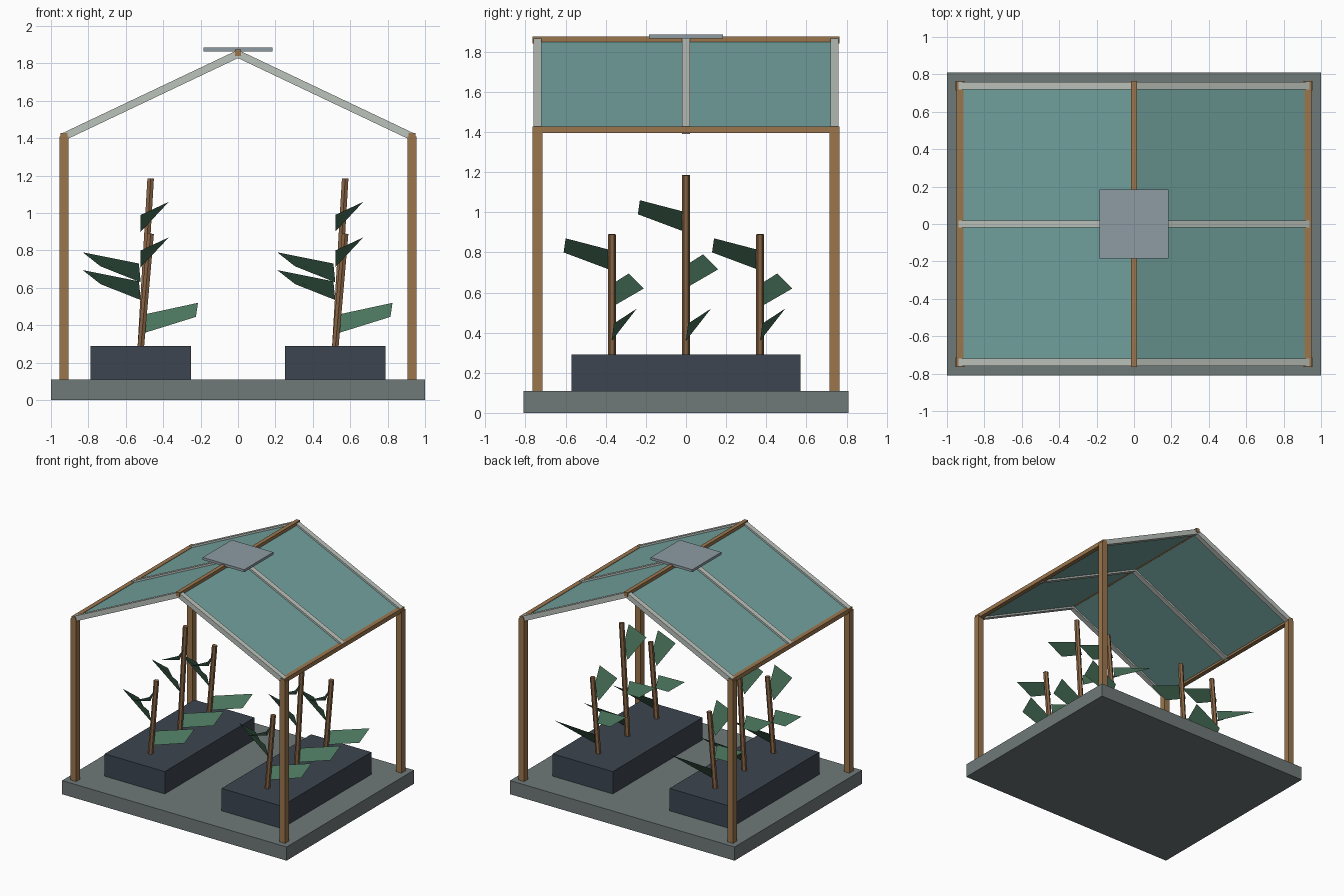
import bpy, bmesh, math
from mathutils import Vector

if "Cube" in bpy.data.objects:
    bpy.data.objects.remove(bpy.data.objects["Cube"])

def mat(name, r, g, b):
    m = bpy.data.materials.new(name)
    m.diffuse_color = (r, g, b, 1)
    m.use_nodes = True
    m.node_tree.nodes["Principled BSDF"].inputs["Base Color"].default_value = m.diffuse_color
    return m

WOOD = mat("wood", .33, .18, .075)
STEM = mat("stem_brown", .25, .13, .06)
STONE = mat("stone", .16, .19, .19)
SOIL = mat("planter_dark", .045, .06, .08)
GLASS = mat("glass_teal", .17, .36, .34)
FRAME = mat("pale_frame", .5, .54, .5)
VENT = mat("vent_grey", .27, .33, .37)
LEAF = mat("leaf_green", .07, .18, .11)

def finish(name, bm, m):
    me = bpy.data.meshes.new(name)
    bm.to_mesh(me)
    bm.free()
    me.materials.append(m)
    ob = bpy.data.objects.new(name, me)
    bpy.context.collection.objects.link(ob)
    return ob

def box(name, loc, size, m, pitch=0):
    bm = bmesh.new()
    bmesh.ops.create_cube(bm, size=1)
    bmesh.ops.scale(bm, vec=size, verts=bm.verts)
    ob = finish(name, bm, m)
    ob.location = loc
    ob.rotation_euler.y = pitch
    return ob

def stem(name, a, b, r):
    a, b = Vector(a), Vector(b)
    d = b - a
    bm = bmesh.new()
    bmesh.ops.create_cone(bm, cap_ends=True, segments=6, radius1=r, radius2=r, depth=d.length)
    ob = finish(name, bm, STEM)
    ob.location = (a + b) / 2
    ob.rotation_euler.y = math.atan2(d.x, d.z)

def leaf(name, pts, origin):
    bm = bmesh.new()
    bm.faces.new([bm.verts.new(Vector(p) + Vector(origin)) for p in pts])
    finish(name, bm, LEAF)

# Floor slab
box("base_slab", (0, 0, .055), (2, 1.62, .11), STONE)

# Corner posts
for sx in (-1, 1):
    for sy in (-1, 1):
        box("corner_post", (sx * .93, sy * .74, .76), (.05, .05, 1.3), WOOD)

# Eave and ridge beams
for sx in (-1, 1):
    box("eave_beam", (sx * .93, 0, 1.411), (.036, 1.53, .034), WOOD)
box("ridge_beam", (0, 0, 1.858), (.032, 1.53, .034), WOOD)

# Sloped rafters and glass panels
outer, top = Vector((.935, 0, 1.407)), Vector((.003, 0, 1.849))
slope = math.atan2(top.z - outer.z, outer.x - top.x)
length = (top - outer).length
mid = (outer + top) / 2
for s in (-1, 1):
    for y in (-.74, 0, .74):
        box("rafter", (s * mid.x, y, mid.z), (length, .04, .04), FRAME, s * slope)
    box("glass_panel", (s * mid.x, 0, mid.z), (length - .02, 1.45, .012), GLASS, s * slope)

# Roof vent plate
box("roof_vent", (0, 0, 1.875), (.37, .37, .02), VENT)

# Leaf outlines, z measured from each leaf's lowest point
LEAVES = [
    [(.022, 0, 0), (.295, .01, .085), (.306, .125, .16), (.005, .04, .095)],
    [(.0, .013, 0), (-.215, .16, .085), (-.31, .085, .16), (-.01, -.01, .1)],
    [(0, 0, 0), (0, -.24, .09), (.15, -.23, .16), (.04, 0, .1)],
]

# Planter beds with three leaning plants each
for bx in (-.52, .52):
    box("planter", (bx, 0, .2), (.535, 1.14, .18), SOIL)
    for py, top_z, step in ((-.37, .89, .175), (0, 1.185, .27), (.37, .89, .175)):
        stem("plant_stem", (bx, py, .28), (bx + .053, py, top_z), .02)
        for i, pts in enumerate(LEAVES):
            leaf("leaf", pts, (bx, py, .36 + i * step))
